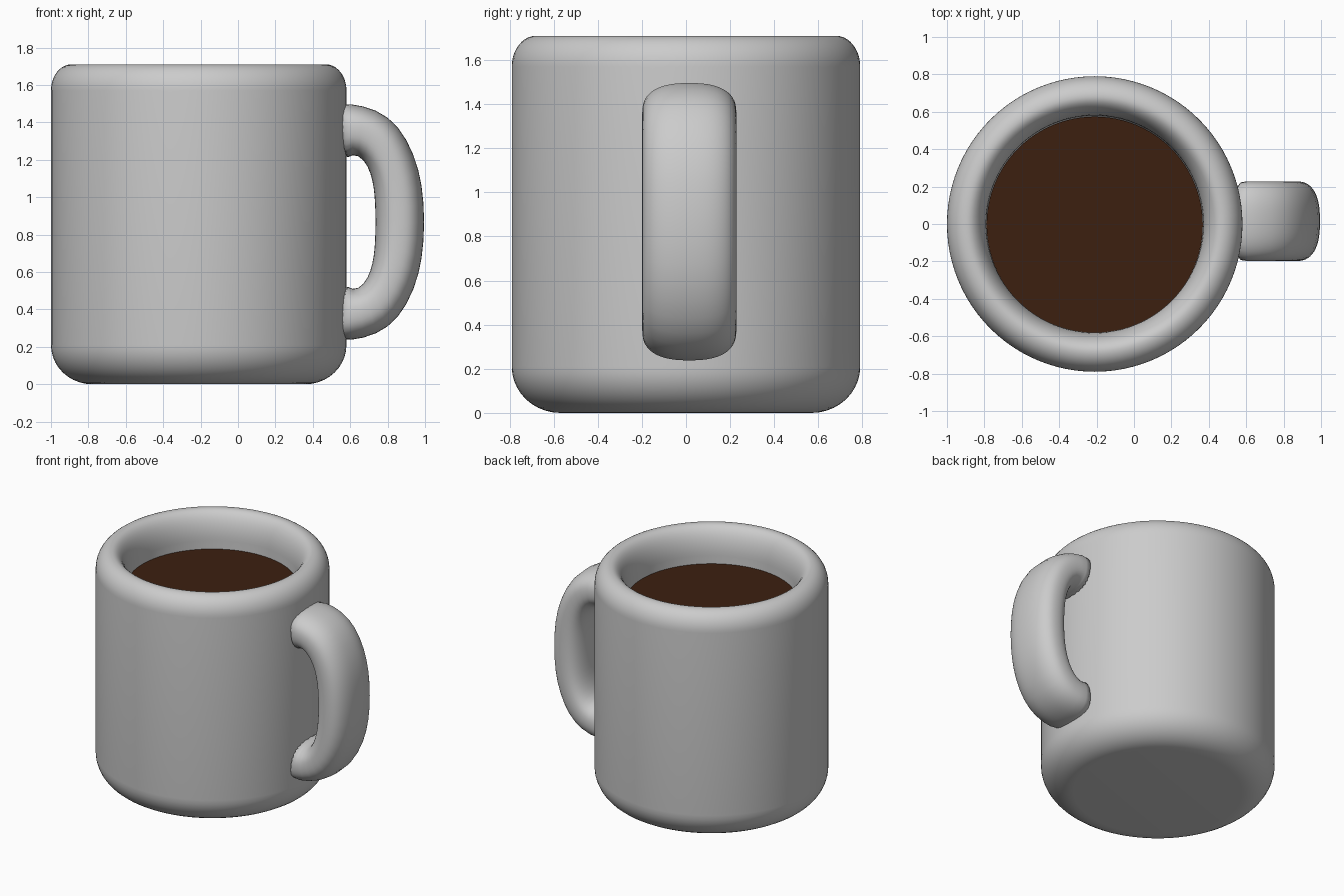
import bpy, bmesh, math

if "Cube" in bpy.data.objects:
    bpy.data.objects.remove(bpy.data.objects["Cube"])

CX, SEG = -0.21, 96


def finish(name, bm, subdiv=0):
    bmesh.ops.recalc_face_normals(bm, faces=bm.faces)
    for f in bm.faces:
        f.smooth = True
    mesh = bpy.data.meshes.new(name)
    bm.to_mesh(mesh)
    bm.free()
    obj = bpy.data.objects.new(name, mesh)
    bpy.context.collection.objects.link(obj)
    if subdiv:
        mod = obj.modifiers.new("Subdivision", 'SUBSURF')
        mod.levels = mod.render_levels = subdiv
    return obj


def arc(cx, cz, rx, rz, a0, a1, n=10):
    angles = [math.radians(a0 + (a1 - a0) * i / n) for i in range(n + 1)]
    return [(cx + rx * math.cos(a), cz + rz * math.sin(a)) for a in angles]


# Mug body: lathed profile with rounded base, rounded rim and hollow inside
profile = [(0, 0)]
profile += arc(0.57, 0.21, 0.22, 0.21, -90, 0)
profile += arc(0.68, 1.57, 0.11, 0.14, 0, 90)
profile += arc(0.68, 1.51, 0.10, 0.20, 90, 180)[1:]
profile += arc(0.48, 0.30, 0.10, 0.10, 0, -90, 5)
profile += [(0, 0.20)]
bm = bmesh.new()
verts = [bm.verts.new((r, 0, z)) for r, z in profile]
edges = [bm.edges.new(pair) for pair in zip(verts, verts[1:])]
bmesh.ops.spin(bm, geom=verts + edges, cent=(0, 0, 0), axis=(0, 0, 1),
               angle=math.tau, steps=SEG, use_merge=True)
bmesh.ops.remove_doubles(bm, verts=bm.verts, dist=1e-4)
body = finish("mug_body", bm)
body.location.x = CX

# Handle: rounded section swept between outer and inner edge curves (x, height from middle)
outer = [(0.50, 0.63), (0.60, 0.636), (0.74, 0.605), (0.86, 0.52),
         (0.945, 0.36), (0.987, 0.20), (1.0, 0)]
inner = [(0.565, 0.31), (0.61, 0.373), (0.675, 0.335), (0.71, 0.26),
         (0.727, 0.18), (0.733, 0.09), (0.735, 0)]
stations = list(zip(outer, inner))
stations += [((a, -b), (c, -d)) for (a, b), (c, d) in reversed(stations[:-1])]
N, MID, HALF_W, POWER = 28, 0.867, 0.215, 2 / 2.5
bm = bmesh.new()
rings = []
for (ox, oz), (ix, iz) in stations:
    ring = []
    for i in range(N):
        a = math.tau * i / N
        c, s = math.cos(a), math.sin(a)
        t = 0.5 + 0.5 * math.copysign(abs(c) ** POWER, c)
        y = 0.015 + HALF_W * math.copysign(abs(s) ** POWER, s)
        ring.append(bm.verts.new((ix + (ox - ix) * t, y, MID + iz + (oz - iz) * t)))
    rings.append(ring)
for r0, r1 in zip(rings, rings[1:]):
    for i in range(N):
        j = (i + 1) % N
        bm.faces.new((r0[i], r0[j], r1[j], r1[i]))
bm.faces.new(rings[0])
bm.faces.new(rings[-1])
finish("handle", bm, 1)

# Coffee surface
bm = bmesh.new()
bmesh.ops.create_circle(bm, cap_ends=True, segments=SEG, radius=0.578)
coffee = finish("coffee", bm)
coffee.location = (CX, -0.004, 1.45)
mat = bpy.data.materials.new("coffee_brown")
mat.diffuse_color = (0.045, 0.014, 0.005, 1)
mat.use_nodes = True
mat.node_tree.nodes["Principled BSDF"].inputs["Base Color"].default_value = mat.diffuse_color
coffee.data.materials.append(mat)
